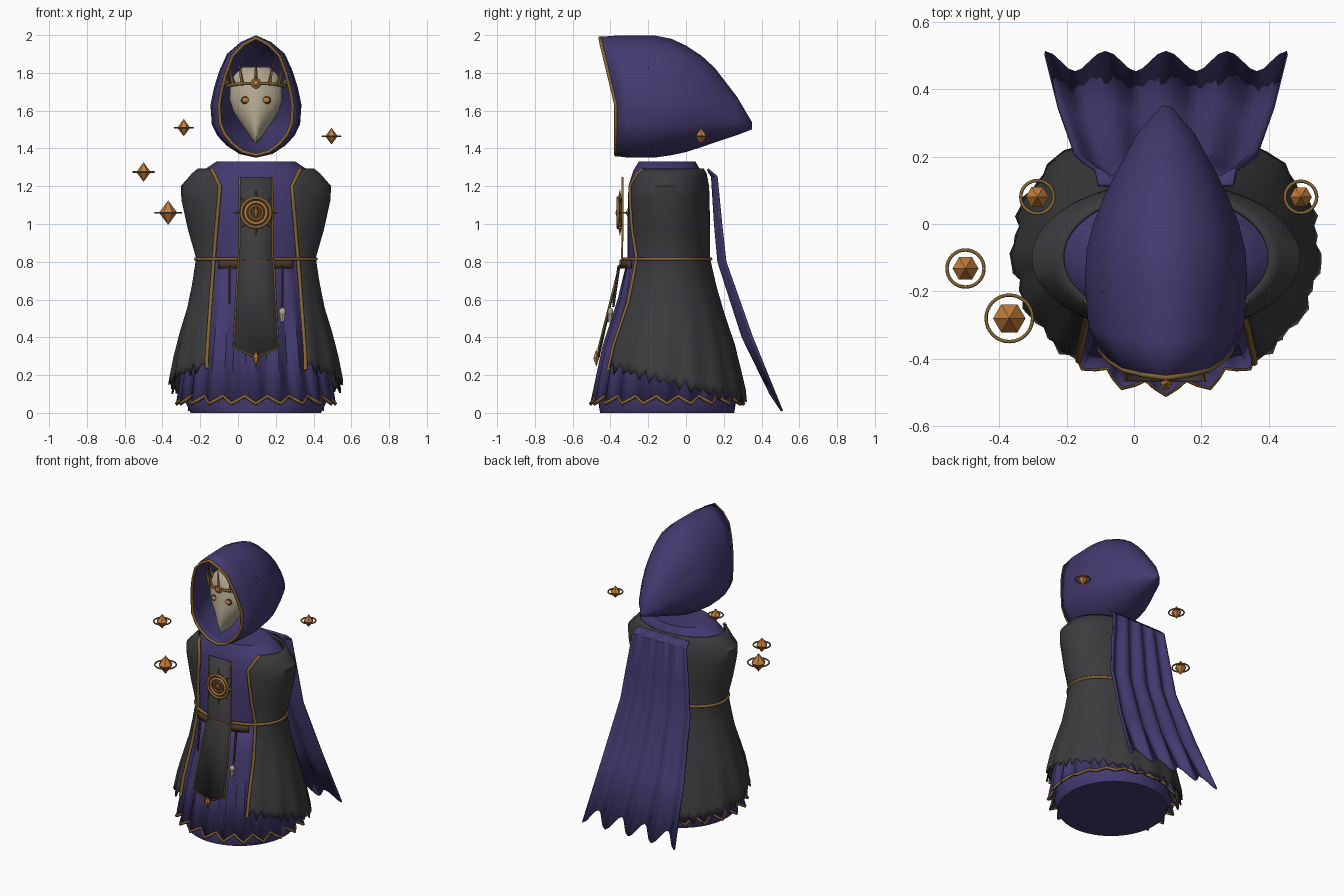
import bpy, bmesh
from math import sin, cos, pi, asin, radians
from mathutils import Vector

if "Cube" in bpy.data.objects:
    bpy.data.objects.remove(bpy.data.objects["Cube"])

CX, CY = 0.095, -0.10   # axis of the figure


def material(name, rgb):
    m = bpy.data.materials.new(name)
    m.use_nodes = True
    m.diffuse_color = (*rgb, 1)
    m.node_tree.nodes["Principled BSDF"].inputs["Base Color"].default_value = (*rgb, 1)
    return m


PURPLE = material("purple cloth", (0.056, 0.042, 0.158))
BLACK = material("charcoal cloth", (0.045, 0.045, 0.048))
GOLD = material("old gold", (0.24, 0.135, 0.035))
COPPER = material("copper", (0.56, 0.21, 0.045))
BONE = material("bone", (0.46, 0.40, 0.29))
LEATHER = material("brown leather", (0.07, 0.04, 0.025))


def lerp(table, x):
    """Piecewise linear lookup in rows sorted by falling or rising first entry."""
    rows = sorted(table)
    x = min(max(x, rows[0][0]), rows[-1][0])
    for a, b in zip(rows, rows[1:]):
        if x <= b[0]:
            t = (x - a[0]) / (b[0] - a[0])
            return [p + (q - p) * t for p, q in zip(a[1:], b[1:])]


def around(a, rx, ry, z):
    """Point on an upright ellipse; angle 0 is the front."""
    return Vector((CX + rx * sin(a), CY - ry * cos(a), z))


def finish(ob, mat, angle=40):
    ob.data.materials.append(mat)
    bpy.ops.object.select_all(action='DESELECT')
    ob.select_set(True)
    bpy.context.view_layer.objects.active = ob
    if angle:
        bpy.ops.object.shade_smooth_by_angle(angle=radians(angle))
    return ob


def loft(name, rings, mat, closed=True, caps=(False, False), thick=0, angle=40):
    bm = bmesh.new()
    vs = [[bm.verts.new(p) for p in r] for r in rings]
    n = len(rings[0])
    for a, b in zip(vs, vs[1:]):
        for i in range(n if closed else n - 1):
            j = (i + 1) % n
            bm.faces.new((a[i], a[j], b[j], b[i]))
    for flag, ring in zip(caps, (vs[0], vs[-1])):
        if flag:
            bm.faces.new(ring)
    bmesh.ops.recalc_face_normals(bm, faces=bm.faces)
    me = bpy.data.meshes.new(name)
    bm.to_mesh(me)
    bm.free()
    ob = bpy.data.objects.new(name, me)
    bpy.context.collection.objects.link(ob)
    if thick:
        mod = ob.modifiers.new("thickness", 'SOLIDIFY')
        mod.thickness, mod.offset = thick, 0
    return finish(ob, mat, angle)


def tube(name, pts, radius, mat, closed=False):
    cu = bpy.data.curves.new(name, 'CURVE')
    cu.dimensions = '3D'
    cu.bevel_depth, cu.bevel_resolution, cu.use_fill_caps = radius, 1, True
    sp = cu.splines.new('POLY')
    sp.points.add(len(pts) - 1)
    for q, p in zip(sp.points, pts):
        q.co = (*p, 1)
    sp.use_cyclic_u = closed
    ob = bpy.data.objects.new(name, cu)
    bpy.context.collection.objects.link(ob)
    cu.materials.append(mat)


def spike(name, a, b, r, mat, sides=6, r2=0):
    a, b = Vector(a), Vector(b)
    bpy.ops.mesh.primitive_cone_add(vertices=sides, radius1=r, radius2=r2, depth=(b - a).length,
                                    location=(a + b) / 2,
                                    rotation=(b - a).to_track_quat('Z', 'Y').to_euler())
    bpy.context.object.name = name
    return finish(bpy.context.object, mat, 0)


def crystal(name, c, r, h, mat):
    c, up = Vector(c), Vector((0, 0, h))
    spin = [c + Vector((r * cos(k * pi / 3), r * sin(k * pi / 3), 0)) for k in range(6)]
    tip = lambda s: [c + s * up + (p - c) * 0.02 for p in spin]
    loft(name, [tip(1), spin, tip(-1)], mat, caps=(True, True), angle=0)


def ball(name, loc, scale, mat):
    bpy.ops.mesh.primitive_uv_sphere_add(segments=16, ring_count=8, radius=1, location=loc)
    bpy.context.object.name = name
    bpy.context.object.scale = scale
    finish(bpy.context.object, mat)


# Inner robe: torso and pleated skirt
turn = [2 * pi * k / 64 for k in range(64)]
torso = [(1.33, .21, .15), (1.28, .285, .18), (1.2, .365, .205), (.97, .33, .21), (.8, .295, .21)]
loft("robe_torso", [[around(a, rx, ry, z) for a in turn] for z, rx, ry in torso], PURPLE, caps=(True, False))

PLEATS = 20
folds = [2 * pi * k / (PLEATS * 4) for k in range(PLEATS * 4)]
skirt = [(.82, .295, .205, 0), (.6, .325, .25, .008), (.35, .36, .325, .014), (.06, .40, .385, .02)]


def pleat(a, z, rx, ry, d):
    w = abs((a * PLEATS / pi) % 2 - 1) * 2 - 1
    drop = 0.02 * w if z < .1 else 0
    return around(a, rx + d * w, ry + d * w, z - drop)


rings = [[pleat(a, *row) for a in folds] for row in skirt]
loft("robe_skirt", rings, PURPLE, thick=.008, angle=25)
tube("skirt_hem_trim", [p + Vector((0, 0, .01)) for p in rings[-1]], .009, GOLD, True)
under = [(.35, .33, .30), (.06, .375, .365), (0, .345, .355)]
loft("underskirt", [[around(a, rx, ry, z) for a in turn] for z, rx, ry in under], PURPLE, caps=(False, True))

# Open coat with a ragged hem
coat = [(1.29, .305, .19), (1.265, .335, .205), (1.2, .393, .217), (1.13, .39, .22), (.97, .355, .222),
        (.82, .312, .222), (.6, .345, .272), (.35, .418, .355), (.1, .462, .41)]
gap = [(1.29, .235), (1.2, .19), (.83, .222), (.3, .262)]
COLS = 72


def coat_point(k, z0, s):
    def at(z):
        rx, ry = lerp(coat, z)
        a0 = asin(lerp(gap, z)[0] / rx)
        return a0 + (2 * pi - 2 * a0) * k / COLS, rx, ry
    a = at(z0)[0]
    ragged = (.03 if k % 2 else -.012) + .012 * sin(k * 2.3)
    hem = .165 + .105 * cos(a) + ragged * s ** 6
    z = z0 + (hem - z0) * s
    a, rx, ry = at(z)
    wave = .008 * sin(k * 1.1) * s * s
    return around(a, rx + wave, ry + wave, z)


steps = [(row[0], 0) for row in coat[:6]] + [(.82, s) for s in (.2, .4, .6, .8, .92, 1)]
rings = [[coat_point(k, z, s) for k in range(COLS + 1)] for z, s in steps]
loft("coat", rings, BLACK, closed=False, thick=.01)
for side, col in (("right", -1), ("left", 0)):
    tube("coat_trim_" + side, [r[col] + Vector((0, -.004, 0)) for r in rings], .011, GOLD)

# Belt
tube("waist_cord", [around(a, .318, .23, .815) for a in turn], .01, GOLD, True)
arc = [-.66 + 1.32 * k / 16 for k in range(17)]
loft("belt_front", [[around(a, .32, .245, z) for a in arc] for z in (.81, .765)], LEATHER, closed=False, thick=.016)
for x, low in ((-.045, .58), (.235, .56)):
    spike("belt_strap", (x, -.355, .78), (x, -.385, low), .008, LEATHER, 6, .006)
ball("charm_head", (.235, -.4, .535), (.018, .015, .022), BONE)
spike("charm_body", (.235, -.4, .52), (.235, -.405, .48), .016, BONE, 6, .01)

# Tabard, its border and pendant
strip = [(1.25, -.335, .085, 0), (.82, -.338, .09, 0), (.77, -.355, .095, 0), (.345, -.462, .12, .05)]
rings = [[Vector((CX + s * w, y, z - (tip if s == 0 else 0))) for s in (-1, 0, 1)] for z, y, w, tip in strip]
loft("tabard", rings, BLACK, closed=False, thick=.008)
edge = [r[0] for r in rings] + [rings[-1][1]] + [r[2] for r in reversed(rings)]
tube("tabard_border", edge, .006, GOLD)
crystal("tabard_pendant", (CX, -.475, .29), .018, .045, COPPER)

# Chest medallion with rays
hub = Vector((CX, -.35, 1.06))


def dial(r, k, n=32, y=0):
    return hub + Vector((r * sin(2 * pi * k / n), y, r * cos(2 * pi * k / n)))


spike("medallion_plate", hub + Vector((0, .012, 0)), hub + Vector((0, -.008, 0)), .08, LEATHER, 32, .075)
for r, t, m in ((.078, .009, GOLD), (.056, .008, COPPER), (.036, .006, GOLD)):
    tube("medallion_ring", [dial(r, k, y=-.01) for k in range(32)], t, m, True)
for k in range(8):
    spike("medallion_ray", dial(.08, k, 8), dial(.125 if k % 2 == 0 else .115, k, 8), .009, GOLD, 4)
crystal("medallion_gem", hub + Vector((0, -.012, 0)), .014, .035, COPPER)

# Hood: egg-shaped sections swept back to a point
egg = [(0, 0), (.03, .36), (.1, .65), (.18, .85), (.27, .97), (.43, 1), (.57, .92), (.7, .81), (.85, .63),
       (.945, .33), (1, 0)]
outline = egg[:-1] + [(v, -w) for v, w in reversed(egg[1:])]
hood = [(-.37, -.455, 1.365, 1.985, .195), (-.3, -.35, 1.357, 1.993, .225), (-.17, -.17, 1.357, 1.993, .235),
        (-.08, -.08, 1.37, 1.975, .23), (0, 0, 1.387, 1.938, .21), (.08, .08, 1.413, 1.885, .178),
        (.15, .15, 1.437, 1.82, .143), (.265, .265, 1.475, 1.67, .08), (.345, .345, 1.505, 1.535, .01)]
rings = [[Vector((CX + w * f, yb + (yt - yb) * max(0, (v - .43) / .57), zb + (zt - zb) * v)) for v, f in outline]
         for yb, yt, zb, zt, w in hood]
loft("hood", rings, PURPLE, caps=(False, True), thick=.012, angle=60)
tube("hood_trim", rings[0], .01, GOLD, True)

# Bone mask with a pointed chin
mask = [(1.83, .07, .04), (1.79, .115, .075), (1.73, .138, .095), (1.66, .14, .105), (1.6, .122, .115),
        (1.54, .085, .12), (1.48, .045, .12), (1.43, .008, .105)]
bend = [-pi / 2 + pi * k / 16 for k in range(17)]
loft("mask", [[Vector((CX + w * sin(a), -.23 - d * (.85 * cos(a) + .15 * cos(a) ** 8), z)) for a in bend]
              for z, w, d in mask], BONE, closed=False, caps=(True, True), angle=50)
for s in (-1, 1):
    ball("eye_rim", (CX + s * .055, -.318, 1.655), (.026, .012, .021), LEATHER)
    ball("eye", (CX + s * .055, -.324, 1.655), (.019, .012, .014), COPPER)


# Crown
def crown(a, rx, ry, z):
    return Vector((CX + rx * sin(a), -.2 - ry * cos(a), z))


tube("crown_band", [crown(a, .152, .15, 1.725 + .02 * cos(a)) for a in bend], .009, GOLD)
for a, top in ((0, 1.91), (.5, 1.89), (.9, 1.875), (1.57, 1.83)):
    for s in ((1,) if a == 0 else (-1, 1)):
        spike("crown_spike", crown(s * a, .152, .15, 1.74), crown(s * a, .192, .16, top), .012, GOLD, 4)
ball("crown_disc", (CX, -.355, 1.745), (.028, .008, .028), GOLD)
ball("crown_gem", (CX, -.362, 1.745), (.014, .008, .014), COPPER)

# Cape with deepening folds
cape = [(1.29, .115, .2, .0), (1.25, .15, .21, .012), (1.0, .17, .245, .016), (.8, .19, .27, .018),
        (.4, .325, .32, .024), (.055, .478, .36, .03)]
rings = []
for i, (z, y, w, d) in enumerate(cape):
    wave = [(k / 16 - 1, cos(4 * pi * (k / 16 - 1))) for k in range(33)]
    hem = .045 if i == len(cape) - 1 else 0
    rings.append([Vector((CX + w * u, y + d * c, z - hem * c)) for u, c in wave])
loft("cape", rings, PURPLE, closed=False, thick=.012, angle=35)

# Floating crystals with halo rings
for x, y, z, r in ((-.287, .08, 1.51, .049), (-.5, -.132, 1.275, .055), (-.37, -.28, 1.06, .069),
                   (.495, .08, 1.465, .047)):
    crystal("floating_crystal", (x, y, z), r * .7, r * .92, COPPER)
    tube("crystal_halo", [(x + r * cos(a), y + r * sin(a), z) for a in turn[::2]], .005, GOLD, True)
